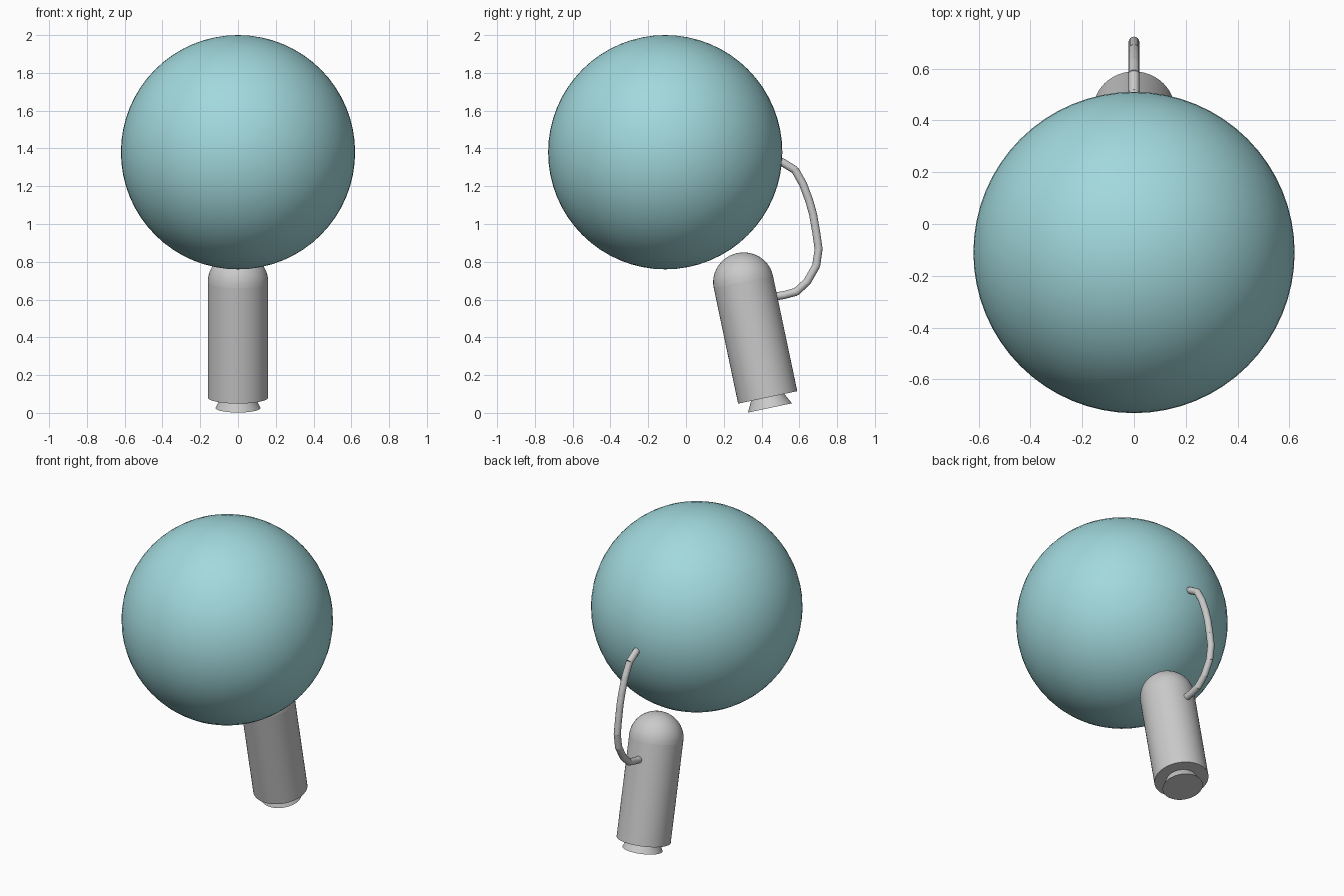
import bpy, bmesh, math
from mathutils import Vector

if "Cube" in bpy.data.objects:
    bpy.data.objects.remove(bpy.data.objects["Cube"])


def material(name, rgb):
    m = bpy.data.materials.new(name)
    m.diffuse_color = (*rgb, 1.0)
    m.use_nodes = True
    m.node_tree.nodes["Principled BSDF"].inputs["Base Color"].default_value = m.diffuse_color
    return m


TEAL = material("pale teal", (0.36, 0.69, 0.72))
GREY = material("light grey", (0.59, 0.59, 0.59))


def finish(bm, name, mat):
    bmesh.ops.recalc_face_normals(bm, faces=bm.faces)
    mesh = bpy.data.meshes.new(name)
    bm.to_mesh(mesh)
    bm.free()
    mesh.materials.append(mat)
    ob = bpy.data.objects.new(name, mesh)
    bpy.context.collection.objects.link(ob)
    bpy.ops.object.select_all(action='DESELECT')
    ob.select_set(True)
    bpy.context.view_layer.objects.active = ob
    bpy.ops.object.shade_smooth_by_angle(angle=math.radians(40))
    return ob


def lathe(name, profile, mat, steps=48):
    """Revolve (radius, height) points around z."""
    bm = bmesh.new()
    verts = [bm.verts.new((r, 0, z)) for r, z in profile]
    edges = [bm.edges.new(p) for p in zip(verts, verts[1:])]
    bmesh.ops.spin(bm, geom=verts + edges, cent=(0, 0, 0), axis=(0, 0, 1),
                   angle=2 * math.pi, steps=steps)
    bmesh.ops.remove_doubles(bm, verts=bm.verts, dist=1e-5)
    return finish(bm, name, mat)


def place_on_tank(ob):
    ob.location = (0, 0.4325, 0.082)
    ob.rotation_euler = (math.radians(11.9), 0, 0)


# Large ball
bm = bmesh.new()
bmesh.ops.create_uvsphere(bm, u_segments=64, v_segments=32, radius=0.62)
ball = finish(bm, "ball", TEAL)
ball.location = (0, -0.11, 1.38)

# Tilted tank: body, domed cap and flared foot, all on one axis
LENGTH, R = 0.625, 0.16
place_on_tank(lathe("tank_body", [(0, 0), (R, 0), (R, LENGTH), (0, LENGTH)], GREY))
dome = [(0, LENGTH)] + [(R * math.cos(a), LENGTH + 0.156 * math.sin(a))
                        for a in (i * math.pi / 24 for i in range(12))]
dome.append((0, LENGTH + 0.156))
place_on_tank(lathe("tank_dome", dome, GREY))
place_on_tank(lathe("tank_foot", [(0, -0.057), (0.119, -0.057), (0.09, 0), (0, 0)], GREY))

# Segmented hose from the ball to the tank, as (y, z) joints
PATH = [(0.46, 1.345), (0.51, 1.327), (0.578, 1.285), (0.62, 1.21), (0.652, 1.125),
        (0.673, 1.05), (0.69, 0.952), (0.702, 0.868), (0.689, 0.778),
        (0.641, 0.694), (0.583, 0.641), (0.52, 0.624), (0.46, 0.614)]
joints = [Vector((0, y, z)) for y, z in PATH]
bm = bmesh.new()
for a, b in zip(joints, joints[1:]):
    d = b - a
    new = bmesh.ops.create_cone(bm, cap_ends=True, segments=16, radius1=0.021,
                                radius2=0.021, depth=d.length + 0.006)["verts"]
    bmesh.ops.rotate(bm, verts=new, matrix=Vector((0, 0, 1)).rotation_difference(d).to_matrix())
    bmesh.ops.translate(bm, verts=new, vec=(a + b) / 2)
finish(bm, "hose", GREY)
